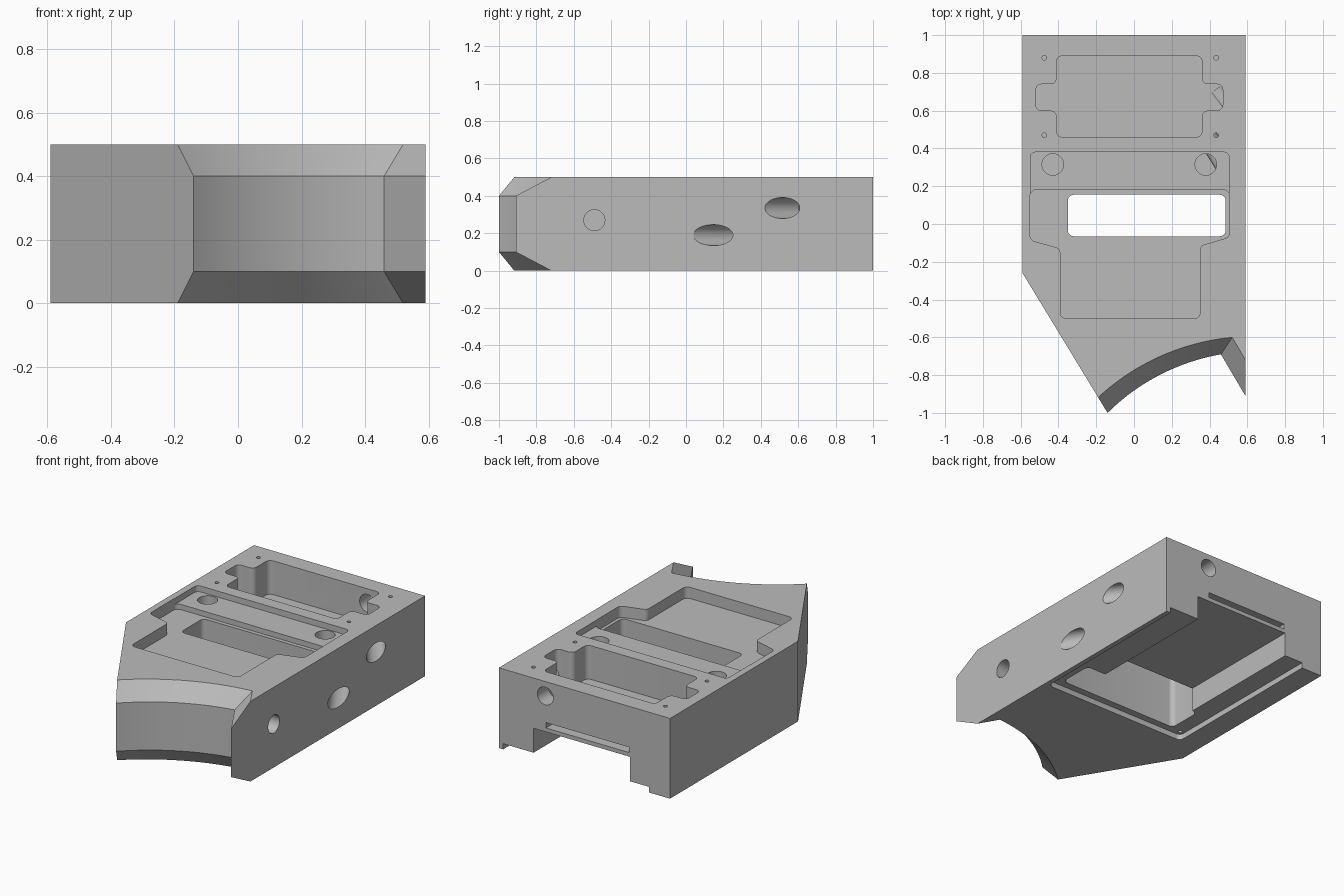
import bpy, bmesh, math
from mathutils import Matrix, Vector

old = bpy.data.objects.get("Cube")
if old:
    bpy.data.objects.remove(old, do_unlink=True)

gray = bpy.data.materials.new("plain gray")
gray.use_nodes = True
COLOR = (0.5, 0.5, 0.5, 1)
gray.diffuse_color = COLOR
gray.node_tree.nodes["Principled BSDF"].inputs["Base Color"].default_value = COLOR


def make_object(name, bm):
    bmesh.ops.recalc_face_normals(bm, faces=bm.faces[:])
    if bm.calc_volume(signed=True) < 0:
        bmesh.ops.reverse_faces(bm, faces=bm.faces[:])
    mesh = bpy.data.meshes.new(name)
    bm.to_mesh(mesh)
    bm.free()
    mesh.materials.append(gray)
    obj = bpy.data.objects.new(name, mesh)
    bpy.context.scene.collection.objects.link(obj)
    return obj


def loft(name, layers):
    """Solid through a stack of (outline, height) layers."""
    bm = bmesh.new()
    rings = [[bm.verts.new((p[0], p[1], z)) for p in pts] for pts, z in layers]
    n = len(rings[0])
    bm.faces.new(rings[0])
    bm.faces.new(rings[-1])
    for low, high in zip(rings, rings[1:]):
        for i in range(n):
            j = (i + 1) % n
            bm.faces.new((low[i], low[j], high[j], high[i]))
    return make_object(name, bm)


def rounded(points, r, steps=5):
    """Outline with filleted corners."""
    pts = [Vector((x, y, 0)) for x, y in points]
    out = []
    for i, p in enumerate(pts):
        a = (pts[i - 1] - p).normalized()
        b = (pts[(i + 1) % len(pts)] - p).normalized()
        half = a.angle(b) / 2
        center = p + (a + b).normalized() * (r / math.sin(half))
        start = p + a * (r / math.tan(half)) - center
        end = p + b * (r / math.tan(half)) - center
        for k in range(steps + 1):
            arm = start.lerp(end, k / steps).normalized()
            out.append(center + arm * r)
    return out


def rect(x0, x1, y0, y1):
    return [(x0, y0), (x1, y0), (x1, y1), (x0, y1)]


cutters = []


def pocket(name, outline, z0, z1, r=0):
    pts = rounded(outline, r) if r else outline
    cutters.append(loft(name, [(pts, z0), (pts, z1)]))


def bore(name, mouth, direction, radius, depth, lead=0.3, sides=40):
    """Round hole entering at mouth along direction."""
    d = Vector(direction).normalized()
    bm = bmesh.new()
    turn = d.to_track_quat('Z', 'Y').to_matrix().to_4x4()
    place = Matrix.Translation(Vector(mouth) + d * (depth - lead) / 2) @ turn
    bmesh.ops.create_cone(bm, cap_ends=True, segments=sides, radius1=radius,
                          radius2=radius, depth=depth + lead, matrix=place)
    cutters.append(make_object(name, bm))


# Body outline with a concave front arc
ARC = Vector((0.63, -1.81))


def outline(start, end, tip_y, steps=20):
    a, b = Vector(start) - ARC, Vector(end) - ARC
    ta, tb = math.atan2(a.y, a.x), math.atan2(b.y, b.x)
    pts = [(0.59, 1), (-0.59, 1), (-0.59, -0.26)]
    for k in range(steps + 1):
        f = k / steps
        t, r = ta + (tb - ta) * f, a.length + (b.length - a.length) * f
        pts.append((ARC.x + r * math.cos(t), ARC.y + r * math.sin(t)))
    return pts + [(0.59, tip_y)]


wide = outline((-0.14, -1), (0.46, -0.69), -0.91)
slim = outline((-0.19, -0.918), (0.52, -0.6), -0.72)
body = loft("body", [(slim, 0), (wide, 0.1), (wide, 0.4), (slim, 0.5)])

# Rear pocket with side ears
pocket("rear_pocket", [
    (-0.41, 0.46), (0.36, 0.46), (0.36, 0.60), (0.47, 0.60), (0.47, 0.74), (0.36, 0.74),
    (0.36, 0.89), (-0.41, 0.89), (-0.41, 0.74), (-0.52, 0.74), (-0.52, 0.60), (-0.41, 0.60),
], 0.29, 0.6, 0.03)

# Stepped middle recess and through window
pocket("strip_recess", rect(-0.548, 0.503, 0.05, 0.38), 0.463, 0.6, 0.025)
pocket("middle_recess", [
    (-0.55, 0.18), (-0.55, -0.085), (-0.39, -0.13), (-0.39, -0.50),
    (0.35, -0.50), (0.35, -0.115), (0.505, -0.07), (0.505, 0.18),
], 0.43, 0.62, 0.03)
pocket("window", rect(-0.35, 0.485, -0.065, 0.155), -0.1, 0.64, 0.03)

# Underside recess, channel and rear slot
pocket("cover_recess", rect(-0.445, 0.56, -0.11, 1.2), -0.12, 0.035, 0.03)
pocket("rear_channel", rect(-0.315, 0.35, 0.1, 1.25), -0.14, 0.187)
pocket("rear_slot", rect(-0.307, 0.265, 0.8, 1.3), 0.212, 0.245)

# Round holes in the top
for x in (-0.43, 0.38):
    bore("knob_hole", (x, 0.315, 0.5), (0, 0, -1), 0.057, 0.3)
for x in (-0.475, 0.435):
    for y in (0.47, 0.88):
        bore("screw_hole", (x, y, 0.5), (0, 0, -1), 0.012, 0.28, sides=16)

# Screw holes under the cover recess
for x in (0.53, -0.415):
    bore("cover_screw_hole", (x, -0.075, 0), (0, 0, 1), 0.012, 0.15, sides=16)

# Side and rear bores
bore("upper_bore", (0.59, 0.515, 0.335), (-0.6, 0.8, 0), 0.056, 0.25)
bore("lower_bore", (0.59, 0.145, 0.19), (-0.53, 0.85, 0), 0.056, 0.49)
bore("front_side_hole", (0.59, -0.49, 0.27), (-1, 0, 0), 0.056, 0.2)
bore("rear_hole", (0.27, 1, 0.41), (0, -1, 0), 0.055, 0.2)


def volume(mesh):
    bm = bmesh.new()
    bm.from_mesh(mesh)
    size = bm.calc_volume(signed=True)
    bm.free()
    return size


def cut(target, cutter):
    """Subtract cutter, accepting only a sound result."""
    before = volume(target.data)
    for solver in ('MANIFOLD', 'EXACT'):
        mod = target.modifiers.new("cut", 'BOOLEAN')
        mod.operation = 'DIFFERENCE'
        mod.solver = solver
        mod.object = cutter
        graph = bpy.context.evaluated_depsgraph_get()
        graph.update()
        result = bpy.data.meshes.new_from_object(target.evaluated_get(graph))
        target.modifiers.remove(mod)
        if before * 0.5 < volume(result) < before - 1e-7:
            target.data = result
            return
        bpy.data.meshes.remove(result)


# Cut everything out of the body
for cutter in cutters:
    cutter.hide_render = True
    cut(body, cutter)
for cutter in cutters:
    bpy.data.objects.remove(cutter, do_unlink=True)

bpy.ops.object.select_all(action='DESELECT')
body.select_set(True)
bpy.context.view_layer.objects.active = body
bpy.ops.object.shade_smooth_by_angle(angle=math.radians(25))
